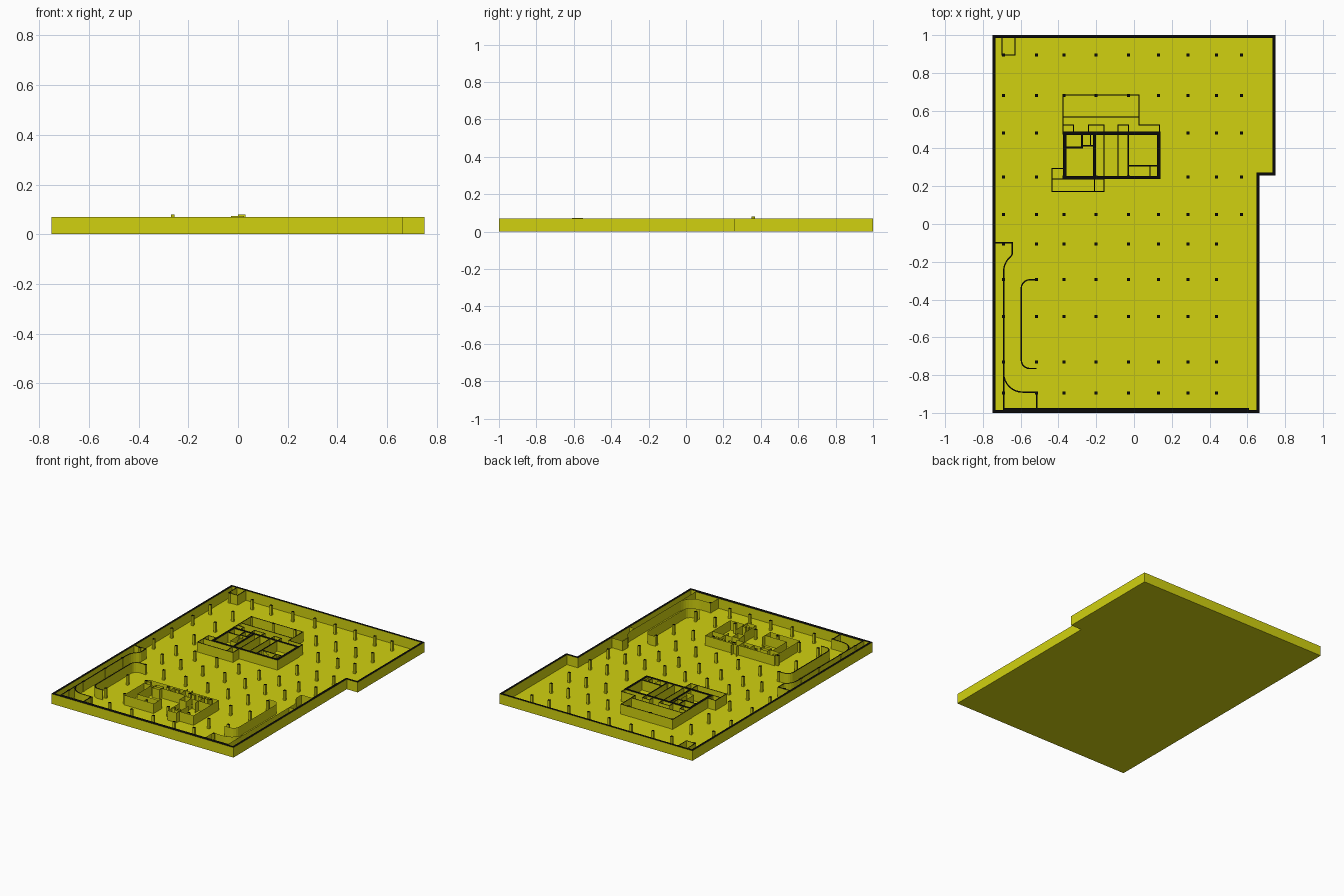
import bpy, bmesh, math
from mathutils import Vector

if "Cube" in bpy.data.objects:
    bpy.data.objects.remove(bpy.data.objects["Cube"])

H = 0.07          # storey height
FLOOR = 0.001


def material(name, rgb):
    m = bpy.data.materials.new(name)
    m.diffuse_color = (*rgb, 1)
    m.use_nodes = True
    m.node_tree.nodes["Principled BSDF"].inputs["Base Color"].default_value = m.diffuse_color
    return m


YELLOW = material("yellow", (0.64, 0.64, 0.005))
BLACK = material("black cap", (0.003, 0.003, 0.003))


def finish(name, bm, capped):
    me = bpy.data.meshes.new(name)
    me.materials.append(YELLOW)
    if capped:
        me.materials.append(BLACK)
        bm.normal_update()
        for f in bm.faces:            # top faces of cut walls are black
            if f.normal.z > 0.9 and f.calc_center_median().z > H - 0.002:
                f.material_index = 1
    bm.to_mesh(me)
    bm.free()
    ob = bpy.data.objects.new(name, me)
    bpy.context.collection.objects.link(ob)
    return ob


def ribbon(bm, path, t, closed=False, h=H):
    """Mitred wall of thickness t along a plan path."""
    p = [Vector(q) for q in path]
    n = len(p)
    left, right = [], []
    for i in range(n):
        a = p[i] - p[i - 1] if (closed or i > 0) else p[1] - p[0]
        b = p[(i + 1) % n] - p[i] if (closed or i < n - 1) else a
        a, b = a.normalized(), b.normalized()
        na, nb = Vector((-a.y, a.x)), Vector((-b.y, b.x))
        m = (na + nb) / max(0.5, 1 + na.dot(nb)) * t / 2
        left.append(p[i] + m)
        right.append(p[i] - m)
    vs = [[bm.verts.new((q.x, q.y, z)) for q in side]
          for side, z in ((right, 0), (right, h), (left, h), (left, 0))]
    for i in range(n if closed else n - 1):
        j = (i + 1) % n
        for k in range(3):
            bm.faces.new((vs[k][i], vs[k][j], vs[k + 1][j], vs[k + 1][i]))
    if not closed:
        bm.faces.new([v[0] for v in vs])
        bm.faces.new([v[-1] for v in reversed(vs)])


def sheet(bm, path, h=H, z0=0):
    """Single-face partition along a plan path."""
    lo = [bm.verts.new((x, y, z0)) for x, y in path]
    hi = [bm.verts.new((x, y, h)) for x, y in path]
    for i in range(len(path) - 1):
        bm.faces.new((lo[i], lo[i + 1], hi[i + 1], hi[i]))


def walls(name, paths, t, closed=False):
    bm = bmesh.new()
    for p in paths:
        ribbon(bm, p, t, closed)
    return finish(name, bm, True)


def sheets(name, paths, h=H, z0=0):
    bm = bmesh.new()
    for p in paths:
        sheet(bm, p, h, z0)
    return finish(name, bm, False)


def rect(x0, y0, x1, y1):
    return [(x0, y0), (x1, y0), (x1, y1), (x0, y1)]


def loop(x0, y0, x1, y1):
    return rect(x0, y0, x1, y1) + [(x0, y0)]


def arc(cx, cy, r, a0, a1, n=8):
    return [(cx + r * math.cos(math.radians(a0 + (a1 - a0) * i / n)),
             cy + r * math.sin(math.radians(a0 + (a1 - a0) * i / n))) for i in range(n + 1)]


# floor slab
def outline(d):
    return [(-0.75 + d, -1 + d), (0.665 - d, -1 + d), (0.665 - d, 0.257 + d),
            (0.75 - d, 0.257 + d), (0.75 - d, 1 - d), (-0.75 + d, 1 - d)]


bm = bmesh.new()
f = bm.faces.new([bm.verts.new((x, y, 0)) for x, y in outline(0)])
ext = bmesh.ops.extrude_face_region(bm, geom=[f])
bmesh.ops.translate(bm, vec=(0, 0, FLOOR),
                    verts=[v for v in ext["geom"] if isinstance(v, bmesh.types.BMVert)])
bmesh.ops.recalc_face_normals(bm, faces=bm.faces)
finish("floor", bm, False)

# perimeter wall
walls("outer_wall", [outline(0.008)], 0.016, True)
walls("front_wall_lining", [[(-0.69, -0.98), (0.61, -0.98)]], 0.01)

# column grid
bm = bmesh.new()
for x in (-0.69, -0.515, -0.37, -0.2, -0.03, 0.13, 0.285, 0.437, 0.57):
    for y in (0.895, 0.68, 0.482, 0.25, 0.05, -0.105, -0.295, -0.49, -0.73, -0.895):
        if x > 0.5 and y < 0:
            continue
        ribbon(bm, [(x - 0.008, y), (x + 0.008, y)], 0.016)
finish("columns", bm, True)

# stair and lift core
walls("core_wall", [rect(-0.367, 0.246, 0.132, 0.48)], 0.018, True)
walls("core_divider", [[(-0.21, 0.246), (-0.21, 0.48)]], 0.015)
walls("core_inner_walls", [
    [(-0.03, 0.246), (-0.03, 0.48)],
    [(-0.03, 0.308), (0.132, 0.308)],
    [(-0.367, 0.405), (-0.275, 0.405), (-0.275, 0.48)],
    [(-0.275, 0.415), (-0.21, 0.415)]], 0.009)
walls("core_thin_walls", [
    [(-0.23, 0.415), (-0.23, 0.48)],
    [(-0.16, 0.17), (-0.16, 0.525), (-0.24, 0.525), (-0.24, 0.48)],
    [(-0.085, 0.246), (-0.085, 0.525), (-0.03, 0.525), (-0.03, 0.48)],
    [(-0.32, 0.48), (-0.32, 0.525), (-0.375, 0.525)],
    [(-0.375, 0.48), (-0.375, 0.683), (0.027, 0.683), (0.027, 0.525), (0.135, 0.525),
     (0.135, 0.48)],
    [(-0.375, 0.567), (0.027, 0.567)],
    [(-0.375, 0.293), (-0.435, 0.293), (-0.435, 0.172), (-0.16, 0.172)],
    [(-0.435, 0.238), (-0.16, 0.238)],
    [(-0.21, 0.172), (-0.21, 0.246)],
    [(0.085, 0.246), (0.085, 0.308)]], 0.005)
sheets("core_partitions", [
    [(-0.275, 0.405), (-0.275, 0.305), (-0.21, 0.305)],
    [(-0.24, 0.4), (-0.24, 0.33)],
    [(0.0, 0.28), (0.04, 0.28)], [(0.11, 0.246), (0.11, 0.308)]])
sheets("core_door_leaves", [[(-0.27, 0.37), (-0.255, 0.35)], [(0.0, 0.28), (0.03, 0.28)]], 0.08)

# corner shaft
walls("corner_shaft", [[(-0.7, 0.99), (-0.7, 0.895), (-0.63, 0.895), (-0.63, 0.99)]], 0.005)


# curved ramp walls: s is the side, xo the outer line, xi the inner line, xe the ramp end
def ramp(s, edge, xo, xi, xe, y_top):
    outer = ([(edge, -0.1), (xo - 0.045, -0.1), (xo - 0.045, -0.16)]
             + arc(xo - 0.1, -0.25, 0.1, 52, 0, 5)
             + arc(xo - 0.1, -0.79, 0.1, 0, -90)
             + [(xe, -0.89), (xe, -0.985)])
    tail = [(xo, -0.79), (xo, -0.985)]
    inner = ([(xe, y_top)] + arc(xi - 0.045, y_top - 0.045, 0.045, 90, 0, 5)
             + arc(xi - 0.045, -0.72, 0.045, 0, -90, 5) + [(xe, -0.765)])
    return [[(s * x, y) for x, y in p] for p in (outer, tail, inner)]


walls("left_ramp_walls", ramp(-1, 0.74, 0.69, 0.597, 0.515, -0.295), 0.007)
sheets("right_ramp_walls", ramp(1, 0.655, 0.607, 0.515, 0.43, -0.275)
       + [[(0.645, 0.18), (0.645, -0.1)], [(0.607, -0.3), (0.655, -0.3)]])

# light partitions of the front rooms
sheets("front_room_walls", [
    [(0.03, -0.75), (0.18, -0.75), (0.18, -0.47), (-0.36, -0.47), (-0.36, -0.75),
     (-0.13, -0.75), (-0.13, -0.66)],
    [(-0.36, -0.53), (-0.02, -0.53)], [(-0.3, -0.53), (-0.3, -0.69), (-0.13, -0.69)],
    [(-0.16, -0.47), (-0.16, -0.53)], [(-0.08, -0.44), (-0.08, -0.53)],
    [(-0.04, -0.44), (-0.04, -0.47)], [(0.08, -0.47), (0.08, -0.59)],
    [(0.03, -0.55), (0.18, -0.55)], [(0.0, -0.65), (0.0, -0.78), (0.07, -0.78), (0.07, -0.65)],
    loop(-0.28, -0.555, -0.22, -0.505)])
sheets("front_room_shaft", [loop(-0.028, -0.61, 0.025, -0.55)], 0.074)
sheets("front_room_ducts", [loop(x - 0.012, y - 0.008, x + 0.012, y + 0.008)
                            for x, y in ((-0.345, -0.49), (-0.125, -0.49), (0, -0.49),
                                         (0.05, -0.49), (0.1, -0.49), (0.01, -0.727),
                                         (0.052, -0.727))])
